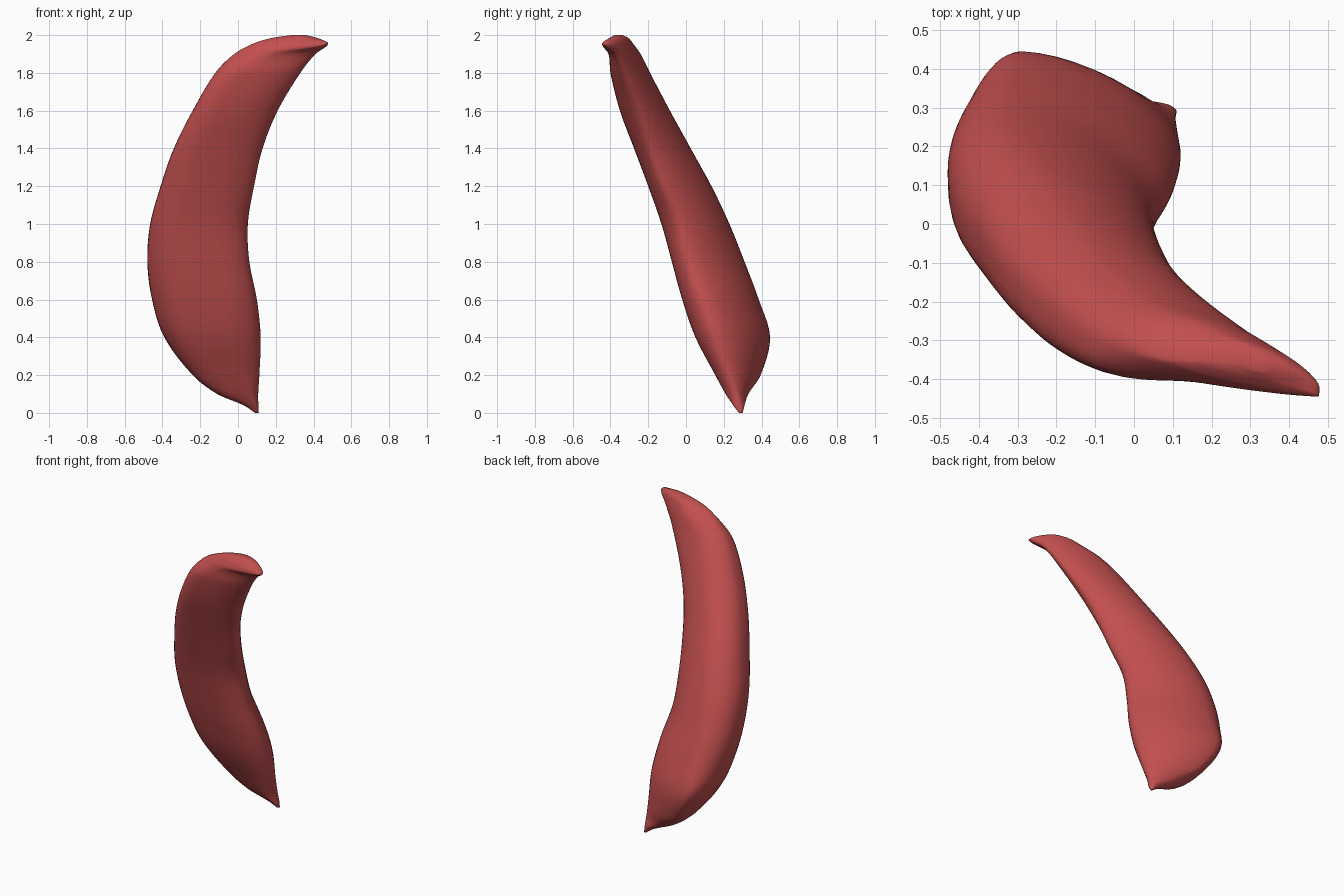
import bpy, bmesh, math

if "Cube" in bpy.data.objects:
    bpy.data.objects.remove(bpy.data.objects["Cube"])

# Horizontal sections of the curved body:
# z, x left, x right, y front, y back, then where each extreme sits:
# y of left point, x of front point, y of right point, x of back point
SECTIONS = [
    (0.00, 0.09, 0.11, 0.28, 0.30, 0.29, 0.10, 0.29, 0.10),
    (0.04, 0.03, 0.108, 0.25, 0.31, 0.29, 0.085, 0.285, 0.08),
    (0.10, -0.11, 0.107, 0.21, 0.33, 0.27, 0.03, 0.27, -0.02),
    (0.20, -0.24, 0.113, 0.155, 0.395, 0.27, -0.03, 0.23, -0.17),
    (0.40, -0.39, 0.12, 0.05, 0.445, 0.25, -0.08, 0.17, -0.29),
    (0.60, -0.455, 0.10, -0.02, 0.385, 0.20, -0.10, 0.10, -0.30),
    (0.80, -0.48, 0.06, -0.075, 0.31, 0.14, -0.13, 0.025, -0.31),
    (1.00, -0.465, 0.052, -0.13, 0.23, 0.06, -0.15, -0.02, -0.30),
    (1.20, -0.41, 0.085, -0.20, 0.135, -0.02, -0.15, -0.11, -0.25),
    (1.40, -0.34, 0.13, -0.275, 0.025, -0.11, -0.12, -0.18, -0.18),
    (1.60, -0.24, 0.21, -0.35, -0.085, -0.21, -0.06, -0.245, -0.09),
    (1.80, -0.12, 0.33, -0.40, -0.19, -0.29, 0.06, -0.325, 0.03),
    (1.90, -0.02, 0.41, -0.41, -0.24, -0.32, 0.20, -0.37, 0.13),
    (1.955, 0.08, 0.478, -0.445, -0.28, -0.35, 0.475, -0.42, 0.22),
    (1.985, 0.18, 0.42, -0.405, -0.305, -0.355, 0.36, -0.385, 0.27),
    (2.00, 0.28, 0.36, -0.38, -0.335, -0.36, 0.32, -0.36, 0.32),
]
QUARTER = 12   # points per quarter of a ring
STEPS = 5      # rings between two sections


def slope(i, k):
    a, b = SECTIONS[max(i - 1, 0)], SECTIONS[min(i + 1, len(SECTIONS) - 1)]
    return (b[k] - a[k]) / (b[0] - a[0])


def blend(i, t):
    """Smooth (Hermite) interpolation between section i and i + 1."""
    a, b = SECTIONS[i], SECTIONS[i + 1]
    h = b[0] - a[0]
    out = [a[0] + h * t]
    for k in range(1, 9):
        out.append((2*t**3 - 3*t*t + 1) * a[k] + (t**3 - 2*t*t + t) * h * slope(i, k)
                   + (3*t*t - 2*t**3) * b[k] + (t**3 - t*t) * h * slope(i + 1, k))
    return out


def ring(s):
    """Closed outline: four quarter arcs of different fullness."""
    z, xl, xr, yf, yb, yl, xf, yr, xb = s
    left, front, right, back = (xl, yl), (xf, yf), (xr, yr), (xb, yb)
    tip = min(max((z - 1.78) / 0.17, 0), 1)   # outline gets pointed near the tip
    arcs = [(left, front, (xf, yl), 2.9 - 1.5 * tip), (front, right, (xf, yr), 2.1),
            (right, back, (xb, yr), 1.6 - 0.15 * tip), (back, left, (xb, yl), 2.1)]
    pts = []
    for p, q, c, n in arcs:
        for j in range(QUARTER):
            a = j / QUARTER * math.pi / 2
            u, v = math.cos(a) ** (2 / n), math.sin(a) ** (2 / n)
            pts.append((c[0] + (p[0] - c[0]) * u + (q[0] - c[0]) * v,
                        c[1] + (p[1] - c[1]) * u + (q[1] - c[1]) * v, z))
    return pts


# Curved, tapering body lofted through the rings
bm = bmesh.new()
rings = [ring(blend(i, j / STEPS)) for i in range(len(SECTIONS) - 1) for j in range(STEPS)]
rings.append(ring(SECTIONS[-1]))
loops = [[bm.verts.new(p) for p in r] for r in rings]
n = 4 * QUARTER
for a, b in zip(loops, loops[1:]):
    for j in range(n):
        k = (j + 1) % n
        bm.faces.new((a[j], a[k], b[k], b[j]))
bm.faces.new(loops[0][::-1])
bm.faces.new(loops[-1])
bmesh.ops.recalc_face_normals(bm, faces=bm.faces)
mesh = bpy.data.meshes.new("curved_body")
bm.to_mesh(mesh)
bm.free()
for f in mesh.polygons:
    f.use_smooth = True

red = bpy.data.materials.new("muted red")
red.diffuse_color = (0.54, 0.078, 0.078, 1)
red.use_nodes = True
red.node_tree.nodes["Principled BSDF"].inputs["Base Color"].default_value = red.diffuse_color
mesh.materials.append(red)
body = bpy.data.objects.new("curved_body", mesh)
bpy.context.collection.objects.link(body)
